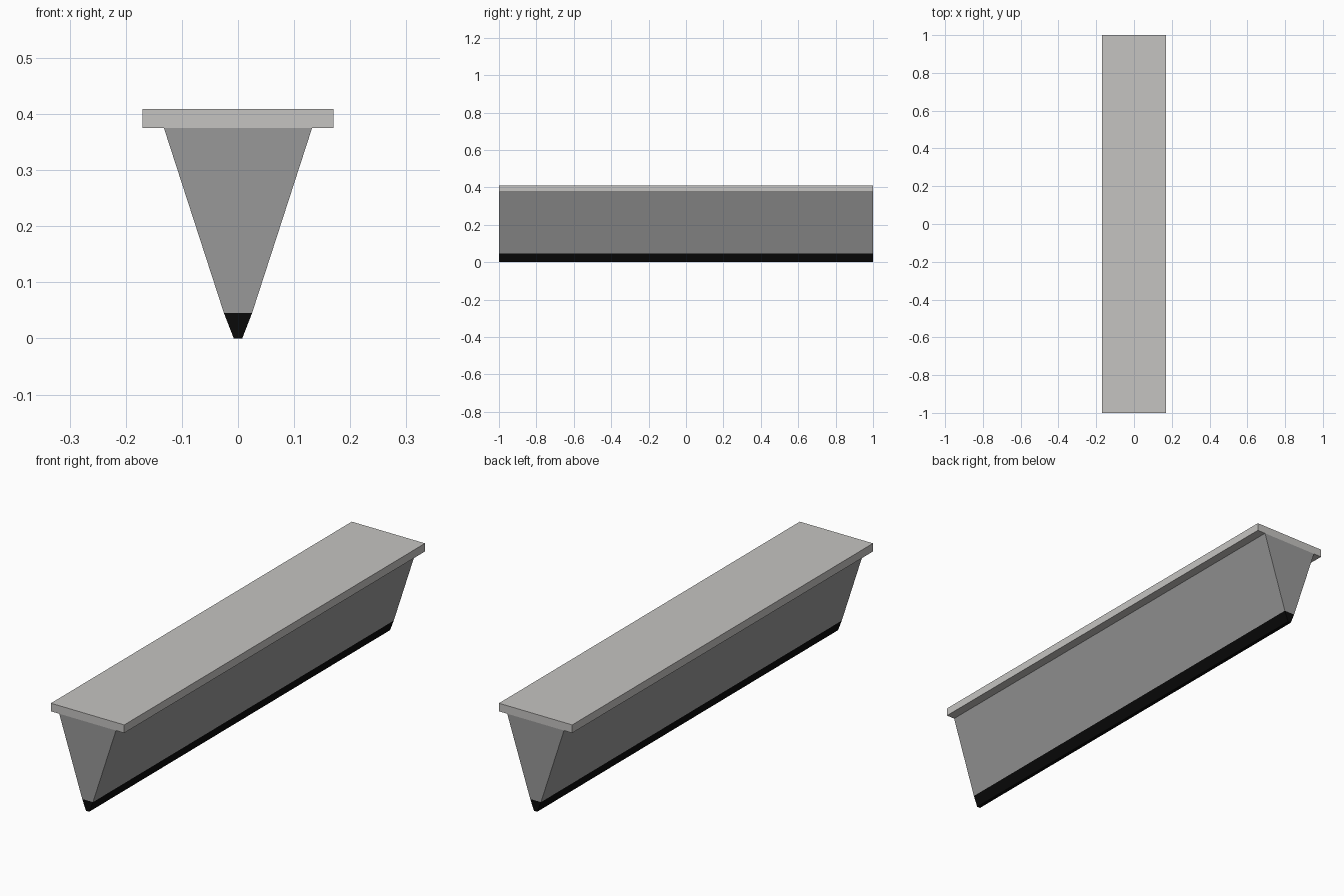
import bpy

if "Cube" in bpy.data.objects:
    bpy.data.objects.remove(bpy.data.objects["Cube"])


def material(name, rgb):
    m = bpy.data.materials.new(name)
    m.diffuse_color = (*rgb, 1.0)
    m.use_nodes = True
    m.node_tree.nodes["Principled BSDF"].inputs["Base Color"].default_value = m.diffuse_color
    return m


def prism(name, z0, half0, z1, half1, mat):
    """Trapezoid cross-section (x, z) extruded along the full y length."""
    section = [(-half0, z0), (half0, z0), (half1, z1), (-half1, z1)]
    verts = [(x, y, z) for y in (-1.0, 1.0) for x, z in section]
    faces = [(0, 1, 2, 3), (7, 6, 5, 4)]
    faces += [(i, i + 4, (i + 1) % 4 + 4, (i + 1) % 4) for i in range(4)]
    mesh = bpy.data.meshes.new(name)
    mesh.from_pydata(verts, [], faces)
    mesh.materials.append(mat)
    obj = bpy.data.objects.new(name, mesh)
    bpy.context.collection.objects.link(obj)
    return obj


light_grey = material("light_grey", (0.56, 0.55, 0.535))
mid_grey = material("mid_grey", (0.315, 0.315, 0.315))
black = material("black", (0.003, 0.003, 0.003))

# Black tip, tapered body and flat cap, stacked upwards
prism("bottom_tip", 0.0, 0.0075, 0.045, 0.025, black)
prism("wedge_body", 0.045, 0.025, 0.375, 0.132, mid_grey)
prism("top_cap", 0.375, 0.1705, 0.409, 0.1705, light_grey)
